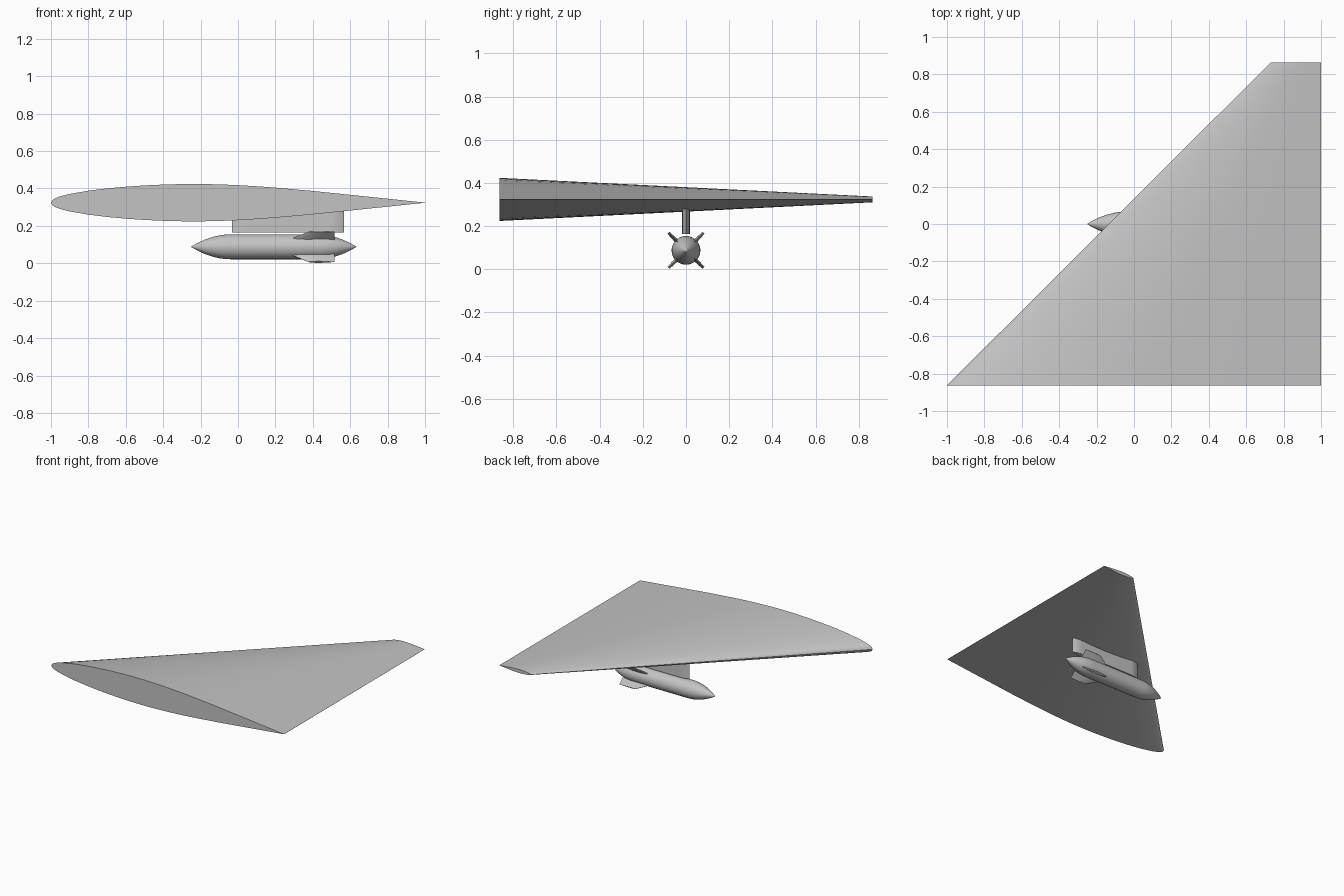
import bpy, bmesh
from math import sin, cos, pi, radians, sqrt
from mathutils import Vector, Matrix

cube = bpy.data.objects.get("Cube")
if cube:
    bpy.data.objects.remove(cube, do_unlink=True)

grey = bpy.data.materials.new("plain_grey")
grey.use_nodes = True
colour = (0.55, 0.55, 0.55, 1)
grey.diffuse_color = colour
grey.node_tree.nodes["Principled BSDF"].inputs["Base Color"].default_value = colour

# Half-thickness of a thin symmetric wing section: (chord fraction, thickness)
SECTION = [(0, 0), (.005, .0080), (.0125, .0123), (.025, .0169), (.05, .0233),
           (.1, .0320), (.15, .0381), (.2, .0427), (.25, .0461), (.3, .0484),
           (.35, .0497), (.4, .0499), (.45, .0489), (.5, .0468), (.55, .0439),
           (.6, .0402), (.7, .0313), (.8, .0210), (.9, .0106), (1, .0002)]


def finish(name, bm, angle=35):
    bmesh.ops.remove_doubles(bm, verts=bm.verts, dist=1e-6)
    bmesh.ops.recalc_face_normals(bm, faces=bm.faces)
    mesh = bpy.data.meshes.new(name)
    bm.to_mesh(mesh)
    bm.free()
    mesh.materials.append(grey)
    ob = bpy.data.objects.new(name, mesh)
    bpy.context.collection.objects.link(ob)
    bpy.ops.object.select_all(action="DESELECT")
    ob.select_set(True)
    bpy.context.view_layer.objects.active = ob
    bpy.ops.object.shade_smooth_by_angle(angle=radians(angle))
    return ob


def loft(name, start, end, matrix=Matrix(), angle=35):
    """Join two matching closed outlines and cap both ends."""
    bm = bmesh.new()
    a = [bm.verts.new(matrix @ Vector(p)) for p in start]
    b = [bm.verts.new(matrix @ Vector(p)) for p in end]
    for i in range(len(a)):
        j = (i + 1) % len(a)
        bm.faces.new((a[i], a[j], b[j], b[i]))
    bm.faces.new(a)
    bm.faces.new(b[::-1])
    return finish(name, bm, angle)


def aerofoil(x0, x1, y, z=0, thick=1.0):
    c = x1 - x0
    upper = [(x0 + f * c, y, z + t * c * thick) for f, t in SECTION]
    lower = [(x0 + f * c, y, z - t * c * thick) for f, t in SECTION[1:]]
    return upper + lower[::-1]


def ogive(t):
    """Unit ogive: 0 at the tip, 1 with a level tangent at the shoulder."""
    return 1 - (1 - t) ** 2


# Swept, tapered wing
loft("wing", aerofoil(-1, 1, -.863, .324), aerofoil(.73, 1, .863, .324))

# Pylon: flat plate with ogive ends
front, back, length, half = -.032, .567, .075, .0175
ends = [i / 8 for i in range(9)]
side = [(front + t * length, ogive(t) * half) for t in ends]
side += [(back - t * length, ogive(t) * half) for t in ends[::-1]]
outline = side + [(x, -y) for x, y in side[-2:0:-1]]
loft("pylon", [(x, y, .164) for x, y in outline], [(x, y, .318) for x, y in outline])

# Store body: ogive, cylinder, ogive, turned about its long axis
axis_z, radius, nose, tail, taper = .088, .0665, -.252, .634, .215
steps = [i / 16 for i in range(17)]
profile = [(nose + t * taper, radius * ogive(t)) for t in steps]
profile += [(tail - t * taper, radius * ogive(t)) for t in steps[::-1]]
bm = bmesh.new()
verts = [bm.verts.new((x, 0, axis_z + r)) for x, r in profile]
edges = [bm.edges.new(pair) for pair in zip(verts, verts[1:])]
bmesh.ops.spin(bm, geom=verts + edges, cent=(0, 0, axis_z), axis=(1, 0, 0),
               angle=2 * pi, steps=48)
finish("store_body", bm, 50)

# Four swept tail fins in an X
for i, name in enumerate(("upper_left", "lower_left", "lower_right", "upper_right")):
    turn = Matrix.Translation((0, 0, axis_z)) @ Matrix.Rotation(radians(45 - 90 * i), 4, "X")
    loft("fin_" + name, aerofoil(.24, .515, .035, thick=.8),
         aerofoil(.378, .515, .115, thick=.9), turn)
